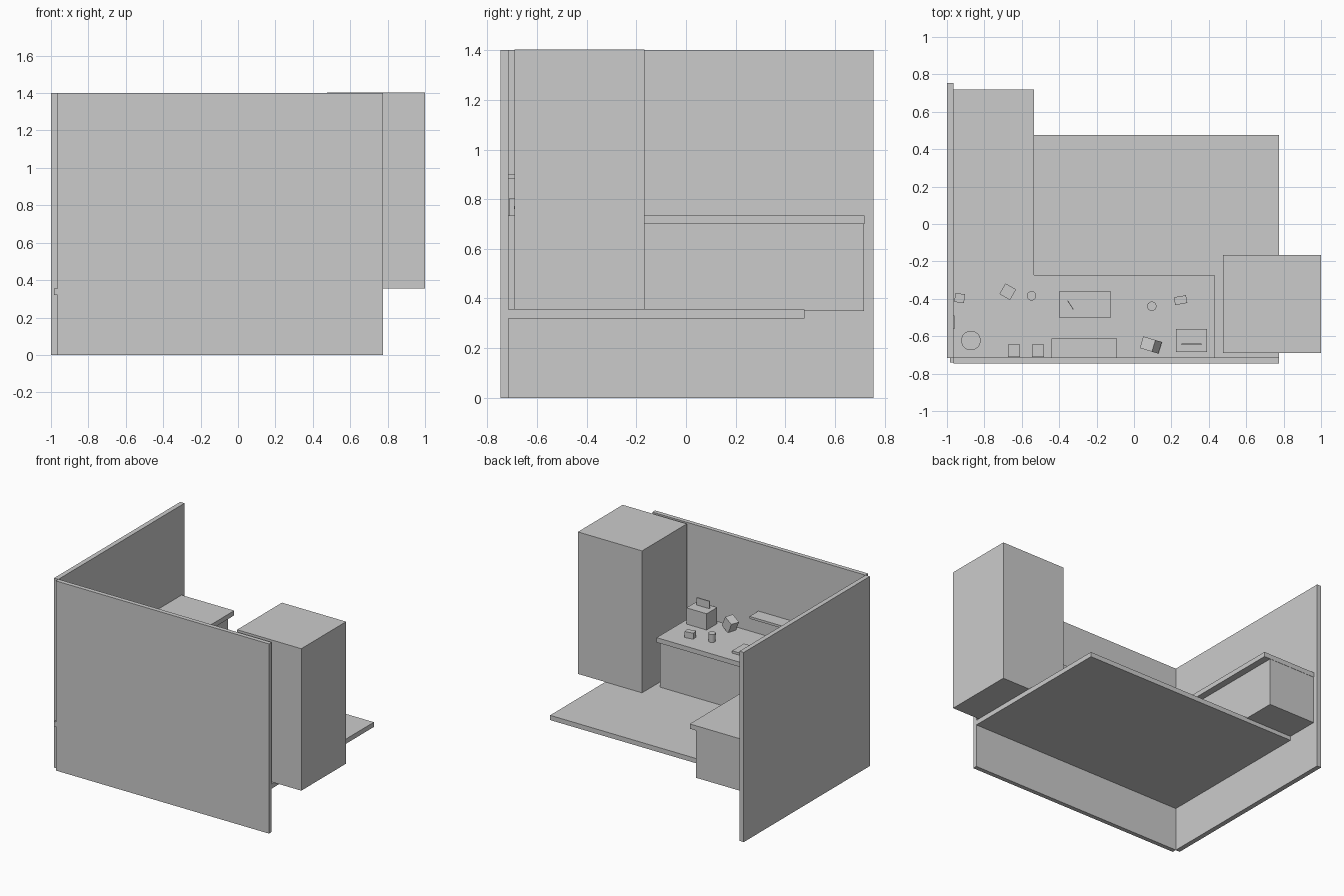
import bpy, bmesh
from math import radians

if "Cube" in bpy.data.objects:
    bpy.data.objects.remove(bpy.data.objects["Cube"])


def finish(name, bm):
    bmesh.ops.recalc_face_normals(bm, faces=bm.faces)
    mesh = bpy.data.meshes.new(name)
    bm.to_mesh(mesh)
    bm.free()
    ob = bpy.data.objects.new(name, mesh)
    bpy.context.collection.objects.link(ob)
    return ob


def prism(name, outline, z0, z1):
    """Extrude a flat outline from z0 to z1."""
    bm = bmesh.new()
    base = bm.faces.new([bm.verts.new((x, y, z0)) for x, y in outline])
    ext = bmesh.ops.extrude_face_region(bm, geom=[base])
    for v in ext["geom"]:
        if isinstance(v, bmesh.types.BMVert):
            v.co.z = z1
    return finish(name, bm)


def slab(name, x0, x1, y0, y1, z0, z1):
    return prism(name, [(x0, y0), (x1, y0), (x1, y1), (x0, y1)], z0, z1)


def block(name, x, y, z, sx, sy, sz, turn=0, tilt=0):
    """Box centred on x, y, z, tilted and turned."""
    ob = slab(name, -sx / 2, sx / 2, -sy / 2, sy / 2, -sz / 2, sz / 2)
    ob.location = (x, y, z)
    ob.rotation_euler = (0, radians(tilt), radians(turn))
    return ob


def round_pot(name, x, y, r, h):
    bm = bmesh.new()
    bmesh.ops.create_cone(bm, cap_ends=True, segments=32, radius1=r * 0.92,
                          radius2=r, depth=h)
    ob = finish(name, bm)
    ob.location = (x, y, TOP + h / 2)
    for p in ob.data.polygons:
        p.use_smooth = len(p.vertices) == 4


def ell(name, xr, yf, xi, ye, z0, z1):
    """L shaped slab in the corner of the two walls."""
    pts = [(-0.967, -0.717), (xr, -0.717), (xr, yf), (xi, yf), (xi, ye), (-0.967, ye)]
    return prism(name, pts, z0, z1)


TOP = 0.735

# room shell
slab("front_wall", -0.965, 0.776, -0.747, -0.715, 0, 1.4)
slab("side_wall", -1.0, -0.965, -0.717, 0.755, 0, 1.4)
slab("floor", -0.985, 0.776, -0.74, 0.477, 0.32, 0.355)

# large furniture
slab("refrigerator", 0.476, 1.0, -0.69, -0.167, 0.355, 1.403)
ell("base_cabinet", 0.43, -0.31, -0.585, 0.718, 0.35, 0.7)
ell("countertop", 0.43, -0.272, -0.535, 0.72, 0.7, TOP)
slab("wall_shelf", -0.44, -0.09, -0.717, -0.612, 0.884, 0.901)

# toaster with a slice of bread
slab("toaster", 0.225, 0.39, -0.685, -0.562, TOP, 0.855)
block("bread_slice", 0.308, -0.642, 0.877, 0.106, 0.008, 0.065)

# cutting board with a knife
slab("cutting_board", -0.4, -0.123, -0.499, -0.361, TOP, 0.752)
block("knife", -0.34, -0.433, 0.765, 0.056, 0.004, 0.03, turn=-57)

# worktop boxes
block("knife_block", 0.09, -0.647, 0.785, 0.075, 0.065, 0.085, turn=-17, tilt=-25)
block("small_box", 0.249, -0.407, TOP + 0.022, 0.066, 0.042, 0.045, turn=10)
block("square_tin", -0.675, -0.362, TOP + 0.03, 0.065, 0.065, 0.06, turn=-30)
block("corner_tin", -0.932, -0.396, TOP + 0.025, 0.052, 0.048, 0.05, turn=-8)
for i, x in enumerate((-0.642, -0.513)):
    slab(f"canister_{i + 1}", x - 0.032, x + 0.032, -0.712, -0.644, TOP, 0.805)

# round vessels
round_pot("cup_right", 0.095, -0.44, 0.025, 0.06)
round_pot("cup_left", -0.548, -0.384, 0.025, 0.06)
round_pot("pot", -0.872, -0.623, 0.052, 0.09)

# switch plate on the side wall
slab("switch_plate", -0.966, -0.961, -0.562, -0.49, 0.84, 0.92)
